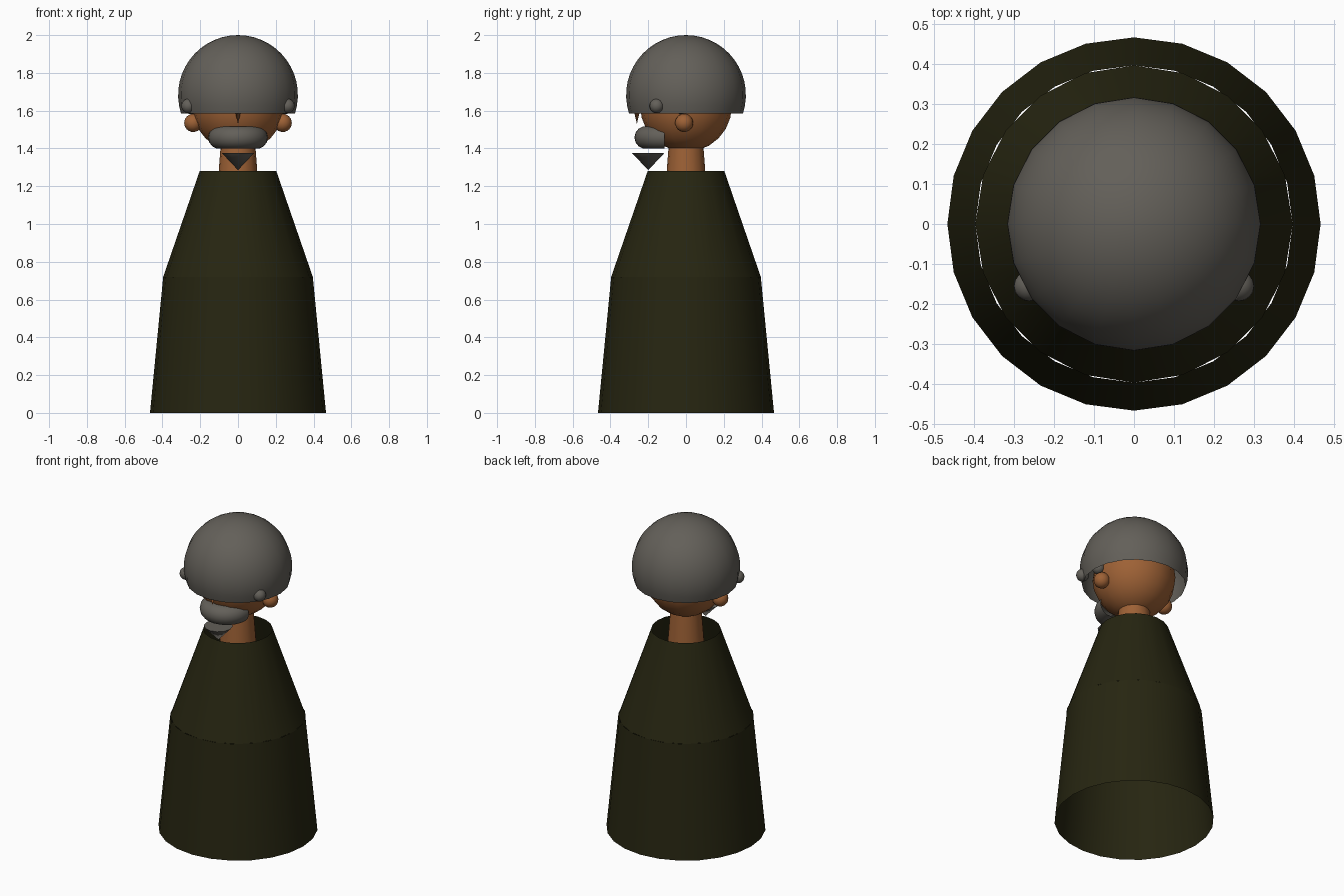
import bpy, math
from math import sin, cos, pi

if "Cube" in bpy.data.objects:
    bpy.data.objects.remove(bpy.data.objects["Cube"])


def material(name, rgb):
    m = bpy.data.materials.new(name)
    m.diffuse_color = (*rgb, 1)
    m.use_nodes = True
    m.node_tree.nodes["Principled BSDF"].inputs["Base Color"].default_value = m.diffuse_color
    return m


ROBE = material("dark olive cloth", (0.0195, 0.0185, 0.0055))
SKIN = material("brown skin", (0.34, 0.12, 0.036))
HAIR = material("grey hair", (0.125, 0.116, 0.10))


def build(name, verts, faces, mat, angle=50):
    me = bpy.data.meshes.new(name)
    me.from_pydata(verts, [], faces)
    me.materials.append(mat)
    ob = bpy.data.objects.new(name, me)
    bpy.context.collection.objects.link(ob)
    bpy.ops.object.select_all(action='DESELECT')
    ob.select_set(True)
    bpy.context.view_layer.objects.active = ob
    bpy.ops.object.shade_smooth_by_angle(angle=math.radians(angle))
    return ob


def lathe(name, profile, n, mat, at=(0, 0)):
    """Spin an (r, z) profile from bottom to top; r = 0 makes a pole."""
    verts, rings, faces = [], [], []
    for r, z in profile:
        count = n if r > 1e-5 else 1
        rings.append([len(verts) + i for i in range(count)])
        verts += [(at[0] + r * cos(2 * pi * i / n), at[1] + r * sin(2 * pi * i / n), z)
                  for i in range(count)]
    for a, b in zip(rings, rings[1:]):
        for i in range(n):
            j = (i + 1) % n
            quad = [a[i % len(a)], a[j % len(a)], b[j % len(b)], b[i % len(b)]]
            faces.append(list(dict.fromkeys(quad)))
    return build(name, verts, faces, mat)


def ball(name, c, r, mat, n=16, rings=12, start=-1.0):
    """Sphere; start is the lower latitude as a fraction of 90 degrees."""
    lat = [pi / 2 * (start + (1 - start) * k / rings) for k in range(rings + 1)]
    return lathe(name, [(r * cos(t), c[2] + r * sin(t)) for t in lat], n, mat, c[:2])


# Robe: two open tubes
lathe("lower_robe", [(0.466, 0), (0.396, 0.72)], 24, ROBE)
lathe("upper_robe", [(0.396, 0.72), (0.203, 1.28)], 20, ROBE)

# Neck and head
lathe("neck", [(0, 1.2), (0.108, 1.2), (0.09, 1.44), (0, 1.44)], 16, SKIN)
ball("head", (0, 0, 1.625), 0.243, SKIN)

# Cap of hair, open underneath
ball("hair_cap", (0, 0, 1.683), 0.317, HAIR, n=20, rings=14, start=-0.2)

# Ears and hair curls on both sides
for side, s in (("left", -1), ("right", 1)):
    ball(side + "_ear", (s * 0.237, -0.01, 1.535), 0.048, SKIN)
    ball(side + "_front_curl", (s * 0.262, -0.155, 1.625), 0.038, HAIR)
    ball(side + "_side_curl", (s * 0.25, -0.025, 1.62), 0.038, HAIR)

# Nose, pointing down
lathe("nose", [(0, 1.53), (0.028, 1.65), (0, 1.65)], 8, SKIN, (0, -0.26))

# Moustache: half ring bulging to the front
U, V, R, T = 16, 14, 0.097, 0.061
verts = []
for i in range(U + 1):
    a = pi + pi * i / U
    for j in range(V):
        b = 2 * pi * j / V
        q = R + T * cos(b)
        verts.append((q * cos(a), -0.115 + q * sin(a), 1.458 + T * sin(b)))
faces = [(i * V + j, (i + 1) * V + j, (i + 1) * V + (j + 1) % V, i * V + (j + 1) % V)
         for i in range(U) for j in range(V)]
build("moustache", verts, faces, HAIR)

# Pointed beard
lathe("beard", [(0, 1.285), (0.085, 1.375), (0, 1.375)], 12, HAIR, (0, -0.2))
